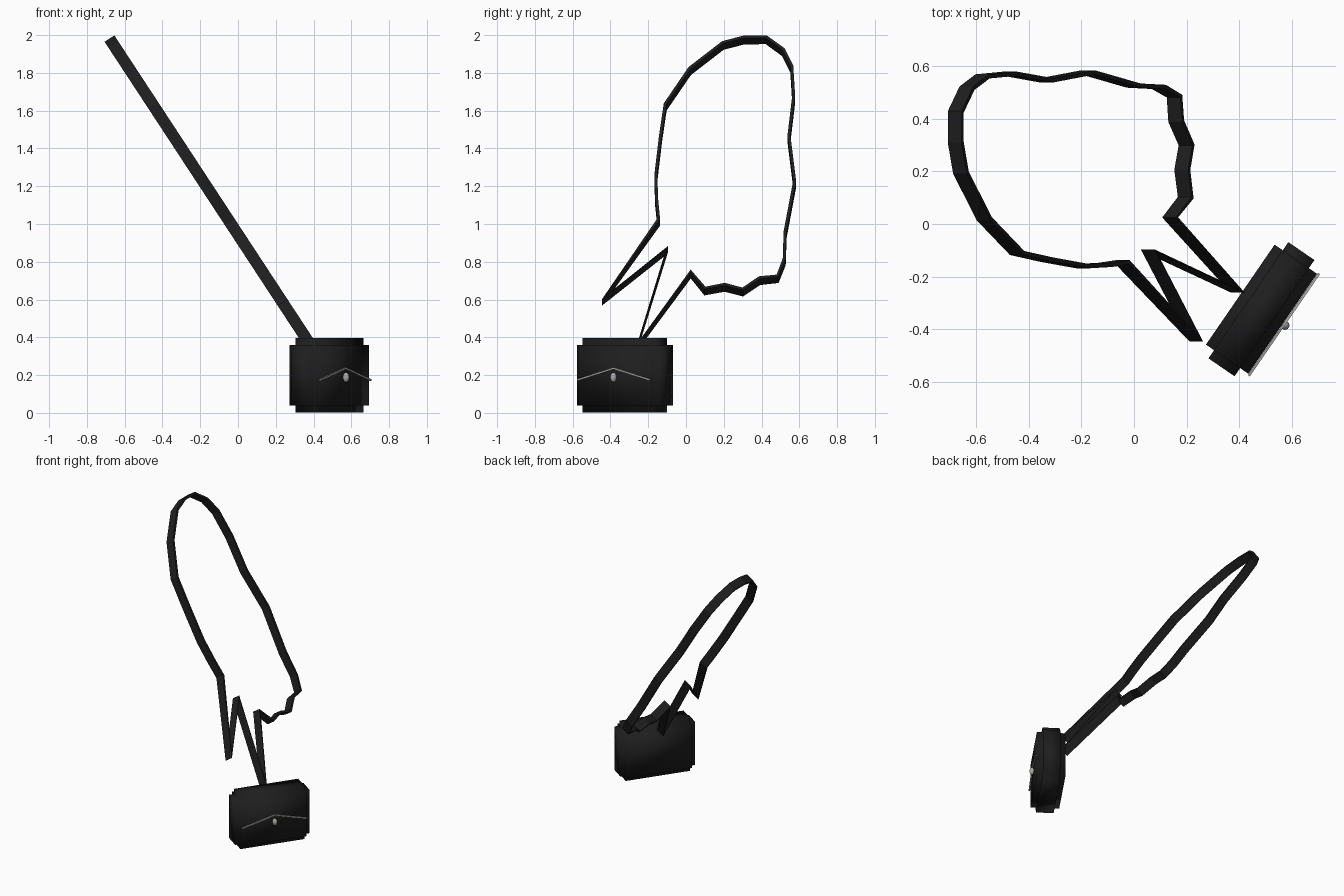
import bpy, bmesh, math
from mathutils import Matrix, Vector

cube = bpy.data.objects.get("Cube")
if cube:
    bpy.data.objects.remove(cube)


def material(name, colour):
    m = bpy.data.materials.new(name)
    m.use_nodes = True
    m.diffuse_color = (*colour, 1)
    bsdf = m.node_tree.nodes["Principled BSDF"]
    bsdf.inputs["Base Color"].default_value = (*colour, 1)
    bsdf.inputs["Roughness"].default_value = 0.6
    return m


def make_object(name, bm, mat, smooth=False, matrix=None):
    bmesh.ops.recalc_face_normals(bm, faces=bm.faces)
    mesh = bpy.data.meshes.new(name)
    for f in bm.faces:
        f.smooth = smooth
    bm.to_mesh(mesh)
    bm.free()
    mesh.materials.append(mat)
    ob = bpy.data.objects.new(name, mesh)
    bpy.context.collection.objects.link(ob)
    if matrix:
        ob.matrix_world = matrix
    return ob


black = material("black leather", (0.013, 0.013, 0.013))
silver = material("silver metal", (0.4, 0.4, 0.37))

# The bag is turned about z; local x runs along it, local -y is its front
turn = Matrix.Rotation(math.radians(55.5), 4, "Z")
bag = turn @ Matrix.Translation((0.0075, -0.5815, 0.2))

# Bag body: a box with every face pushed out, leaving stepped corners
bm = bmesh.new()
bmesh.ops.create_cube(bm, size=2, matrix=Matrix.Diagonal((0.23, 0.06, 0.16, 1)))
bm.normal_update()
pushed = bmesh.ops.extrude_discrete_faces(bm, faces=bm.faces[:])["faces"]
for face in pushed:
    face.normal_update()
    bmesh.ops.translate(bm, verts=face.verts, vec=face.normal * 0.0375)
make_object("bag_body", bm, black, True, bag)

# Flap trim: shallow metal chevron across the front
bm = bmesh.new()
edge = [(-0.235, -0.026), (0, 0.036), (0.235, -0.026)]
lower = [bm.verts.new((x, -0.108, z - 0.005)) for x, z in edge]
upper = [bm.verts.new((x, -0.108, z + 0.005)) for x, z in edge]
faces = [bm.faces.new((lower[i], lower[i + 1], upper[i + 1], upper[i])) for i in range(2)]
ext = bmesh.ops.extrude_face_region(bm, geom=faces, use_keep_orig=True)["geom"]
bmesh.ops.translate(bm, verts=[v for v in ext if isinstance(v, bmesh.types.BMVert)],
                    vec=(0, 0.0095, 0))
make_object("flap_trim", bm, silver, False, bag)

# Clasp: small oval stud under the chevron
bm = bmesh.new()
bmesh.ops.create_uvsphere(bm, u_segments=20, v_segments=12, radius=1,
                          matrix=Matrix.Translation((0, -0.108, -0.012))
                          @ Matrix.Diagonal((0.017, 0.017, 0.026, 1)))
make_object("clasp", bm, silver, True, bag)

# Strap: closed ribbon lying in one slanted plane, given as y and z
path = [(-0.257, 0.35), (-0.10, 0.86), (-0.44, 0.59), (-0.145, 1.01), (-0.155, 1.11),
        (-0.16, 1.24), (-0.135, 1.45), (-0.11, 1.62), (0.02, 1.81), (0.195, 1.945),
        (0.31, 1.975), (0.425, 1.975), (0.515, 1.91), (0.56, 1.82), (0.57, 1.66),
        (0.545, 1.45), (0.575, 1.21), (0.525, 0.945), (0.52, 0.8), (0.485, 0.71),
        (0.39, 0.7), (0.3, 0.64), (0.205, 0.665), (0.1, 0.645), (0.025, 0.735)]
slope = 0.656
half_width = Vector((1, 0, slope)).normalized() * 0.031
bm = bmesh.new()
rows = []
for y, z in path:
    p = Vector((0.357 - slope * (z - 0.4), y, z))
    rows.append((bm.verts.new(p - half_width), bm.verts.new(p + half_width)))
for (a, b), (c, d) in zip(rows, rows[1:] + rows[:1]):
    bm.faces.new((a, b, d, c))
strap = make_object("strap", bm, black)
solid = strap.modifiers.new("thickness", "SOLIDIFY")
solid.thickness = 0.016
solid.offset = 0
